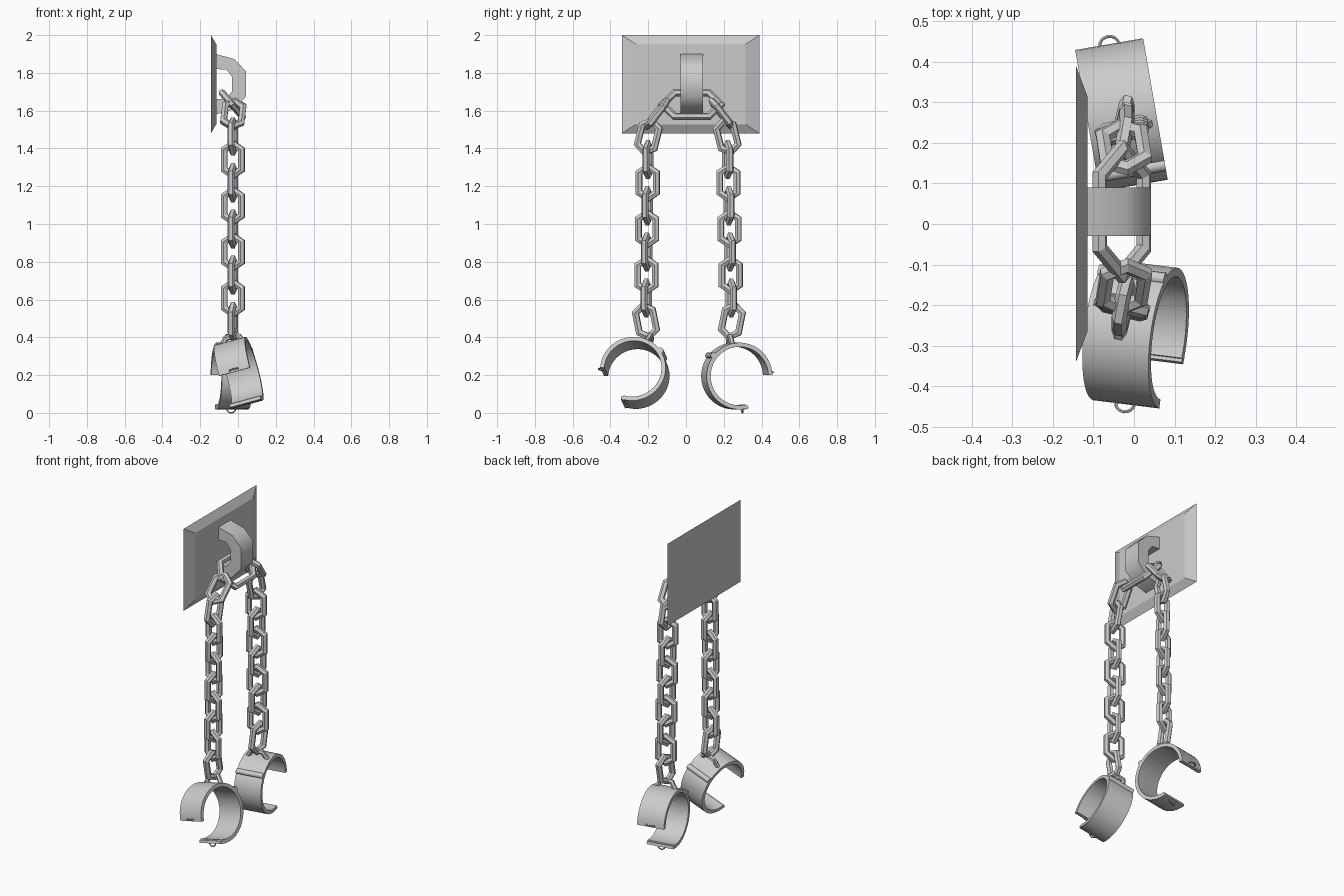
import bpy, bmesh
from math import sin, cos, pi, radians
from mathutils import Vector, Matrix

if "Cube" in bpy.data.objects:
    bpy.data.objects.remove(bpy.data.objects["Cube"])


def finish(name, bm, smooth=0):
    bmesh.ops.recalc_face_normals(bm, faces=bm.faces)
    me = bpy.data.meshes.new(name)
    bm.to_mesh(me)
    bm.free()
    ob = bpy.data.objects.new(name, me)
    bpy.context.collection.objects.link(ob)
    if smooth:
        bpy.ops.object.select_all(action='DESELECT')
        ob.select_set(True)
        bpy.context.view_layer.objects.active = ob
        bpy.ops.object.shade_smooth_by_angle(angle=radians(smooth))
    return ob


def bridge(bm, rings, closed):
    n = len(rings[0])
    for i in range(len(rings) - (0 if closed else 1)):
        a, b = rings[i], rings[(i + 1) % len(rings)]
        for j in range(n):
            k = (j + 1) % n
            bm.faces.new((a[j], a[k], b[k], b[j]))
    if not closed:
        bm.faces.new(rings[0])
        bm.faces.new(rings[-1])


def tube(name, pts, r, mat, closed=True, sides=6, smooth=0):
    """Mitred bar along a flat path in local X/Z, placed by mat."""
    bm = bmesh.new()
    pts = [Vector((p[0], p[1])) for p in pts]
    n, rings = len(pts), []
    for i, p in enumerate(pts):
        d1 = p - pts[i - 1] if closed or i else pts[1] - p
        d2 = pts[(i + 1) % n] - p if closed or i < n - 1 else d1
        d1, d2 = d1.normalized(), d2.normalized()
        t = (d1 + d2).normalized()
        m = Vector((t.y, -t.x)) / max(0.4, t.dot(d1))
        ring = []
        for j in range(sides):
            a = 2 * pi * (j + 0.5) / sides
            q = p + m * r * cos(a)
            ring.append(bm.verts.new(mat @ Vector((q.x, r * sin(a), q.y))))
        rings.append(ring)
    bridge(bm, rings, closed)
    return finish(name, bm, smooth)


def frame(center, x_dir, z_dir):
    z = Vector(z_dir).normalized()
    y = z.cross(Vector(x_dir)).normalized()
    x = y.cross(z)
    m = Matrix((x, y, z)).transposed().to_4x4()
    m.translation = Vector(center)
    return m


def link(name, center, width_dir, long_dir, half_w=0.047, tip=0.084, corner=0.053, r=0.019):
    pts = [(0, tip), (half_w, corner), (half_w, -corner),
           (0, -tip), (-half_w, -corner), (-half_w, corner)]
    tube(name, pts, r, frame(center, width_dir, long_dir))


# wall plate with bevelled front
bm = bmesh.new()
rings = [[bm.verts.new((x, 0.025 + y * hy, 1.74 + z * hz))
          for y, z in ((-1, -1), (1, -1), (1, 1), (-1, 1))]
         for x, hy, hz in ((-0.143, 0.365, 0.26), (-0.115, 0.29, 0.212))]
bridge(bm, rings, False)
finish("wall_plate", bm)

# C-shaped bracket on the plate
outer = [(-0.117, 1.90), (-0.02, 1.873), (0.042, 1.81), (0.042, 1.675), (-0.02, 1.607), (-0.117, 1.58)]
inner = [(-0.117, 1.82), (-0.062, 1.818), (-0.033, 1.78), (-0.033, 1.70), (-0.062, 1.664), (-0.117, 1.66)]
bm = bmesh.new()
rings = [[bm.verts.new((p[0], y, p[1])) for p, y in ((o, -0.03), (o, 0.09), (i, 0.09), (i, -0.03))]
         for o, i in zip(outer, inner)]
bridge(bm, rings, False)
finish("bracket", bm, 60)

# central link hanging through the bracket
link("center_link", (-0.03, 0.03, 1.632), (0.65, 0, -0.75), (0, 1, 0), 0.083, 0.155, 0.09, 0.019)

# hanging chains
for side, s, y_top, y_bot in (("left", -1, -0.20, -0.212), ("right", 1, 0.218, 0.243)):
    y_diag = -0.155 if s < 0 else 0.19
    link(side + "_chain_top_link", (-0.025, y_diag, 1.583), (1, 0.1, 0), (0.1, -s * 0.62, 0.8))
    for i in range(9):
        y = y_top + (y_bot - y_top) * i / 8
        z = 1.463 - i * 0.1222
        lean = s * (0.25 if i == 0 else -0.2 if i == 8 else 0)
        w = (0.2, 1, 0) if i % 2 == 0 else (1, 0.25 * s, 0)
        link(f"{side}_chain_link_{i + 1}", (-0.027, y, z), w, (0, -lean, 1))


# open cuffs
def cuff(side, center, axis, a0, a1, hinge, lug, R=0.175, t=0.022, w=0.17):
    ax = Vector(axis).normalized()
    base_y = Vector((0, 0, 1)).cross(ax).normalized()
    base_z = ax.cross(base_y)
    c = Vector(center)

    def radial(deg):
        a = radians(deg)
        return base_y * cos(a) + base_z * sin(a)

    # band
    bm = bmesh.new()
    rings = []
    for i in range(37):
        d = radial(a0 + (a1 - a0) * i / 36)
        rings.append([bm.verts.new(c + d * r + ax * h)
                      for r, h in ((R, -w / 2), (R, w / 2), (R - t, w / 2), (R - t, -w / 2))])
    bridge(bm, rings, False)
    finish(side + "_cuff_band", bm, 35)

    def on_band(deg, r):
        return frame(c + radial(deg) * r, ax, radial(deg))

    # hinge barrel
    tube(side + "_cuff_hinge", [(-w / 2, 0), (w / 2, 0)], 0.016, on_band(hinge, R), False, 12, 35)
    # chain lug
    tube(side + "_cuff_lug", [(-0.062, -0.008), (-0.048, 0.012), (-0.034, 0.036), (0.034, 0.036),
                              (0.048, 0.012), (0.062, -0.008)], 0.014, on_band(lug, R), False)
    # lock staples near both open ends
    for label, a in (("start", a0 + 4), ("end", a1 - 4)):
        arc = [(0.024 * cos(pi * k / 8), 0.022 * sin(pi * k / 8) - 0.002) for k in range(9)]
        tube(f"{side}_cuff_staple_{label}", arc, 0.004, on_band(a, R), False)
    # lip on the lower open end
    low = a0 if side == "left" else a1
    tube(side + "_cuff_lip", [(-w / 2, 0), (w / 2, 0)], 0.012, on_band(low, R - 0.007), False, 4)


cuff("left", (0.004, -0.271, 0.212), (0.96, -0.12, 0.26), -107, 178, 35, 68)
cuff("right", (-0.031, 0.269, 0.195), (0.98, 0.17, 0.0), 2, 283, 142, 101, 0.177)
